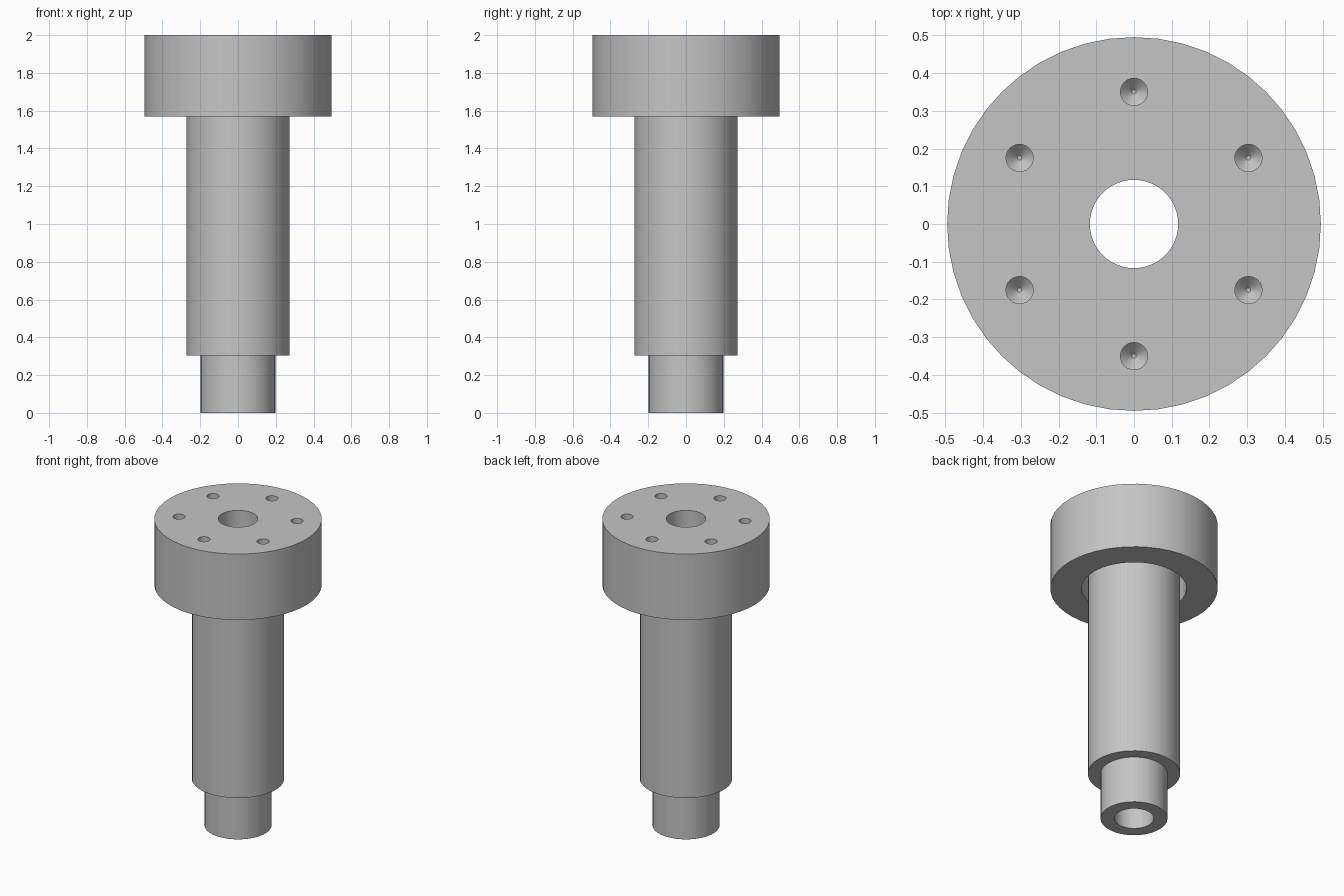
import bpy, bmesh, math

cube = bpy.data.objects.get("Cube")
if cube:
    bpy.data.objects.remove(cube, do_unlink=True)

# One plain grey for the whole part
grey = bpy.data.materials.new("machined grey")
grey.use_nodes = True
colour = (0.56, 0.56, 0.56, 1)
grey.diffuse_color = colour
grey.node_tree.nodes["Principled BSDF"].inputs["Base Color"].default_value = colour


def lathe(bm, profile, sides, cx=0.0, cy=0.0):
    """Revolve a closed loop of (radius, z) about a vertical axis."""
    rings = []
    for i in range(sides):
        a = math.tau * i / sides
        rings.append([bm.verts.new((cx + r * math.cos(a), cy + r * math.sin(a), z))
                      for r, z in profile])
    n = len(profile)
    for i in range(sides):
        here, there = rings[i], rings[(i + 1) % sides]
        for j in range(n):
            k = (j + 1) % n
            bm.faces.new((here[j], there[j], there[k], here[k]))


def make_object(name, bm):
    bmesh.ops.remove_doubles(bm, verts=bm.verts[:], dist=1e-5)
    bmesh.ops.recalc_face_normals(bm, faces=bm.faces[:])
    mesh = bpy.data.meshes.new(name)
    bm.to_mesh(mesh)
    bm.free()
    mesh.materials.append(grey)
    obj = bpy.data.objects.new(name, mesh)
    bpy.context.collection.objects.link(obj)
    return obj


# Stepped hollow shaft with flanged head and ring groove under the head
bore, tip, shaft, groove, head = 0.117, 0.198, 0.273, 0.31, 0.495
step, underside, groove_top, top = 0.305, 1.57, 1.75, 2.0
bm = bmesh.new()
lathe(bm, [(bore, 0), (tip, 0), (tip, step), (shaft, step),
           (shaft, groove_top), (groove, groove_top), (groove, underside),
           (head, underside), (head, top), (bore, top)], 48)
body = make_object("flanged_shaft", bm)

# Six blind drill holes with conical bottoms
bm = bmesh.new()
for i in range(6):
    a = math.radians(30 + 60 * i)
    cx, cy = 0.35 * math.cos(a), 0.35 * math.sin(a)
    start = len(bm.faces)
    profile = [(0.006, 1.79), (0.036, 1.82), (0.036, 2.1)]
    sides = 24
    rings = [[bm.verts.new((cx + r * math.cos(math.tau * s / sides),
                            cy + r * math.sin(math.tau * s / sides), z))
              for s in range(sides)] for r, z in profile]
    for low, high in zip(rings, rings[1:]):
        for s in range(sides):
            t = (s + 1) % sides
            bm.faces.new((low[s], low[t], high[t], high[s]))
    bm.faces.new(rings[0][::-1])
    bm.faces.new(rings[-1])
drills = make_object("drill_cutter", bm)
drills.hide_render = True

# Cut the holes, then drop the cutter
cut = body.modifiers.new("drill holes", 'BOOLEAN')
cut.operation = 'DIFFERENCE'
cut.solver = 'EXACT'
cut.object = drills
bpy.ops.object.select_all(action='DESELECT')
body.select_set(True)
bpy.context.view_layer.objects.active = body
bpy.ops.object.modifier_apply(modifier=cut.name)
bpy.data.objects.remove(drills, do_unlink=True)

bpy.ops.object.shade_smooth_by_angle(angle=math.radians(25))
